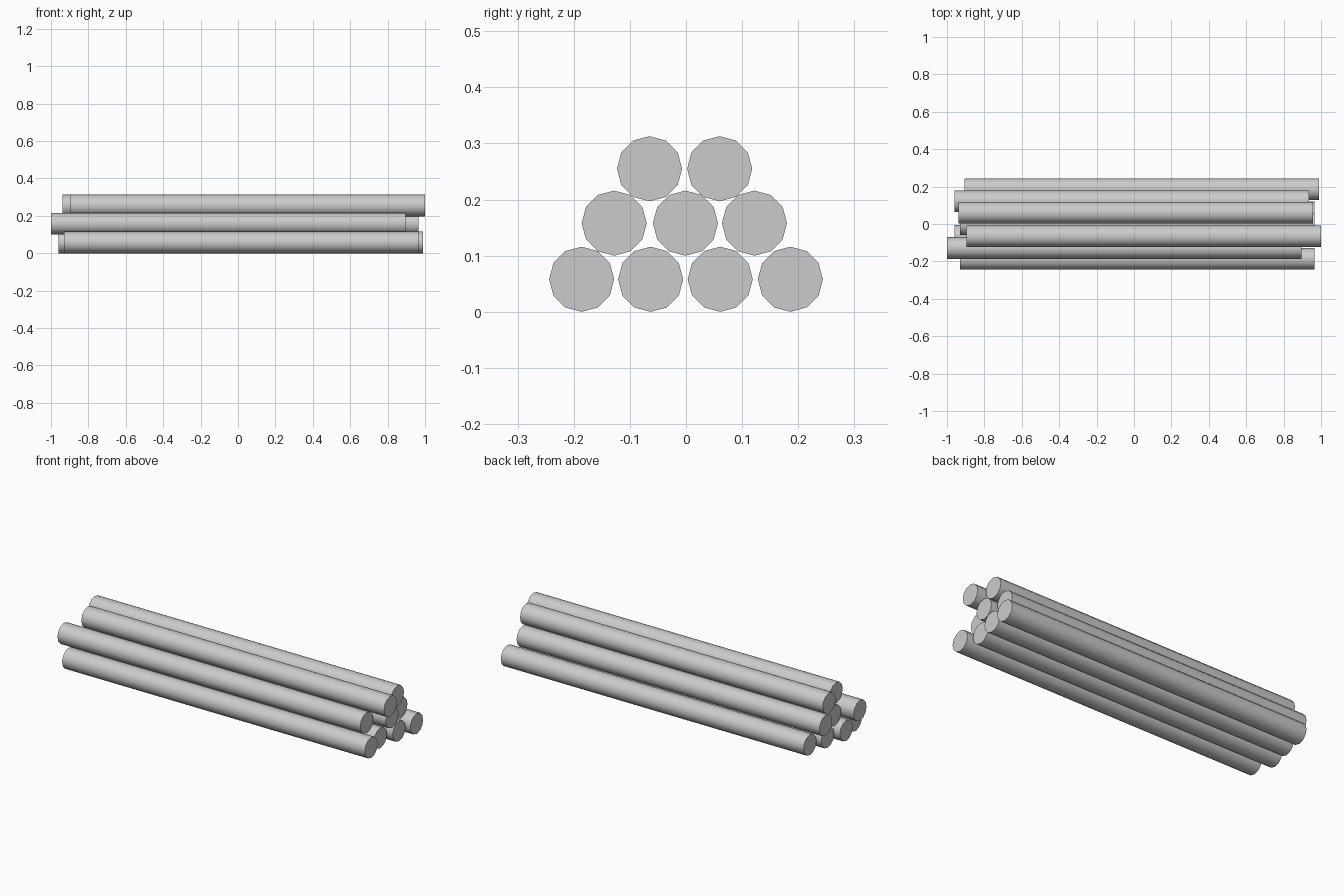
import bpy
import math

if "Cube" in bpy.data.objects:
    bpy.data.objects.remove(bpy.data.objects["Cube"])

RADIUS = 0.058
LENGTH = 1.895

# Rows of the stack: height of centres, then (y, x centre) per log
ROWS = {
    "bottom": (0.058, [(-0.186, 0.017), (-0.063, -0.012), (0.061, 0.018), (0.186, 0.041)]),
    "middle": (0.158, [(-0.128, -0.0525), (-0.001, 0.018), (0.122, -0.013)]),
    "top": (0.255, [(-0.065, 0.0525), (0.060, 0.009)]),
}


def add_log(name, x, y, z):
    """Twelve-sided log lying along x, with a vertex at the top."""
    bpy.ops.mesh.primitive_cylinder_add(
        vertices=12, radius=RADIUS, depth=LENGTH,
        location=(x, y, z), rotation=(0, math.pi / 2, 0))
    log = bpy.context.object
    log.name = name
    # smooth bark, sharp cut ends
    bpy.ops.object.shade_smooth_by_angle(angle=math.radians(40))


for row, (z, logs) in ROWS.items():
    for i, (y, x) in enumerate(logs, 1):
        add_log(f"{row}_log_{i}", x, y, z)
